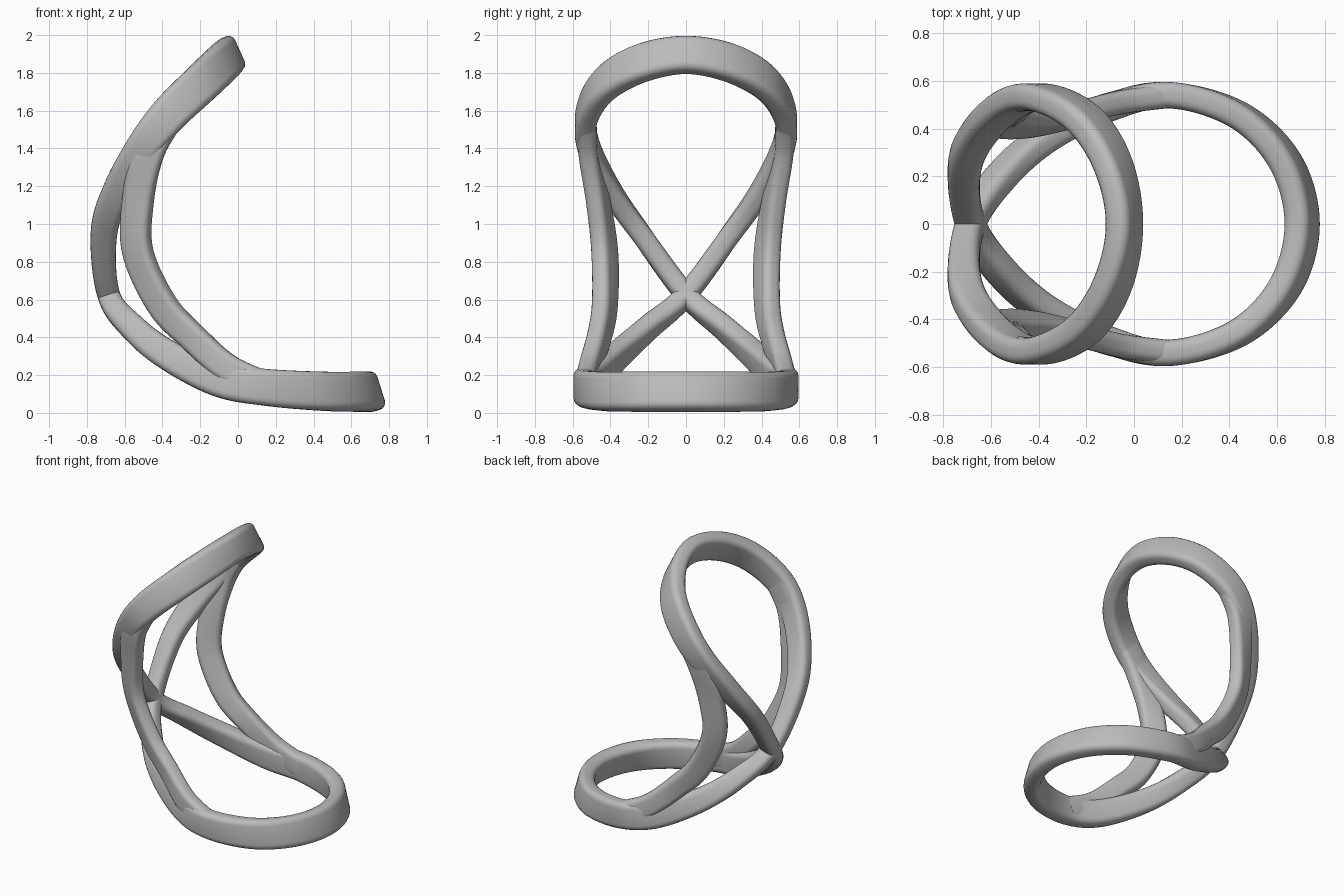
import bpy, bmesh, math
from mathutils import Vector

cube = bpy.data.objects.get("Cube")
if cube:
    bpy.data.objects.remove(cube, do_unlink=True)

grey = bpy.data.materials.new("soft_grey")
grey.use_nodes = True
grey.diffuse_color = (0.5, 0.5, 0.5, 1)
grey.node_tree.nodes["Principled BSDF"].inputs["Base Color"].default_value = (0.5, 0.5, 0.5, 1)


def station(pos, wide, width, thick=0.11):
    """One control section: centre, direction of the wide side, sizes."""
    return Vector(pos), Vector(wide).normalized(), width, thick


def mirror(s):
    flip = Vector((1, -1, 1))
    return s[0] * flip, s[1] * flip, s[2], s[3]


def catmull(a, b, c, d, t):
    return 0.5 * (2 * b + (c - a) * t + (2 * a - 5 * b + 4 * c - d) * t * t
                  + (3 * b - a - 3 * c + d) * t ** 3)


def rounded_section(width, thick, steps=5):
    """Rounded rectangle as (wide, thin) offsets."""
    r = 0.36 * min(width, thick)
    pts = []
    for q, (sx, sy) in enumerate(((1, 1), (-1, 1), (-1, -1), (1, -1))):
        for i in range(steps):
            ang = math.pi / 2 * (q + i / (steps - 1))
            pts.append((sx * (width / 2 - r) + r * math.cos(ang),
                        sy * (thick / 2 - r) + r * math.sin(ang)))
    return pts


def sweep(name, stations, closed, steps=12):
    """Sweep the rounded section smoothly through the control sections."""
    n = len(stations)
    pick = (lambda i: stations[i % n]) if closed else (lambda i: stations[max(0, min(n - 1, i))])
    path = []
    for i in range(n if closed else n - 1):
        quad = [pick(i + k) for k in (-1, 0, 1, 2)]
        for j in range(steps):
            path.append([catmull(*(s[c] for s in quad), j / steps) for c in range(4)])
    if not closed:
        path.append(list(stations[-1]))

    bm = bmesh.new()
    rings = []
    m = len(path)
    for i, (pos, wide, width, thick) in enumerate(path):
        after = path[(i + 1) % m] if closed else path[min(i + 1, m - 1)]
        before = path[i - 1] if closed else path[max(i - 1, 0)]
        tangent = (after[0] - before[0]).normalized()
        wide = (wide - tangent * wide.dot(tangent)).normalized()
        thin = tangent.cross(wide)
        rings.append([bm.verts.new(pos + wide * u + thin * v)
                      for u, v in rounded_section(width, thick)])
    for i in range(m if closed else m - 1):
        a, b = rings[i], rings[(i + 1) % m]
        for k in range(len(a)):
            l = (k + 1) % len(a)
            bm.faces.new((a[k], a[l], b[l], b[k]))
    if not closed:
        bm.faces.new(rings[0])
        bm.faces.new(rings[-1])
    bmesh.ops.recalc_face_normals(bm, faces=bm.faces)
    mesh = bpy.data.meshes.new(name)
    bm.to_mesh(mesh)
    bm.free()
    mesh.materials.append(grey)
    obj = bpy.data.objects.new(name, mesh)
    bpy.context.collection.objects.link(obj)
    bpy.ops.object.select_all(action='DESELECT')
    obj.select_set(True)
    bpy.context.view_layer.objects.active = obj
    bpy.ops.object.shade_smooth_by_angle(angle=math.radians(40))
    return obj


# Figure-eight frame: back loop and seat loop cross at the rear
crossing = station((-0.685, 0, 0.625), (0.95, 0, 0.3), 0.12)
back_half = [
    station((-0.71, 0.24, 0.95), (1, 0, -0.05), 0.14),
    station((-0.635, 0.4, 1.18), (0.93, 0, -0.35), 0.16),
    station((-0.5, 0.515, 1.41), (0.81, 0, -0.58), 0.18),
    station((-0.365, 0.525, 1.58), (0.72, 0, -0.69), 0.2),
    station((-0.2, 0.43, 1.74), (0.6, 0, -0.8), 0.21),
    station((-0.085, 0.24, 1.85), (0.48, 0, -0.88), 0.21),
]
back_top = station((-0.04, 0, 1.895), (0.41, 0, -0.91), 0.2)
seat_half = [
    station((-0.555, 0.2, 0.45), (0.8, 0, 0.6), 0.14),
    station((-0.37, 0.36, 0.305), (0.55, 0, 0.83), 0.16),
    station((-0.1, 0.49, 0.175), (0.28, 0, 0.96), 0.18),
    station((0.15, 0.54, 0.135), (0.1, 0, 1), 0.195),
    station((0.44, 0.455, 0.115), (-0.1, -0.06, 1), 0.205),
    station((0.635, 0.26, 0.112), (-0.25, -0.06, 0.95), 0.21),
]
seat_front = station((0.705, 0, 0.112), (-0.3, 0, 0.95), 0.21)


def loop(half, end):
    return [crossing] + half + [end] + [mirror(s) for s in reversed(half)]


sweep("figure_eight_frame", loop(back_half, back_top) + loop(seat_half, seat_front), True)

# Side straps joining back loop and seat loop, twisted at mid height
strap = [
    station((-0.38, 0.525, 1.56), (0.73, 0, -0.68), 0.18, 0.1),
    station((-0.475, 0.515, 1.38), (0.85, 0.05, -0.45), 0.17, 0.1),
    station((-0.53, 0.465, 1.12), (0.9, 0.3, -0.15), 0.165, 0.1),
    station((-0.53, 0.43, 0.85), (0.87, 0.5, 0.05), 0.165, 0.1),
    station((-0.4, 0.43, 0.57), (0.7, 0.42, 0.5), 0.16, 0.1),
    station((-0.24, 0.46, 0.4), (0.5, 0.25, 0.7), 0.15, 0.1),
    station((-0.06, 0.51, 0.24), (0.4, 0.05, 0.85), 0.15, 0.1),
    station((0.13, 0.535, 0.145), (0.15, 0, 1), 0.16, 0.1),
]
sweep("left_side_strap", strap, False)
sweep("right_side_strap", [mirror(s) for s in strap], False)
